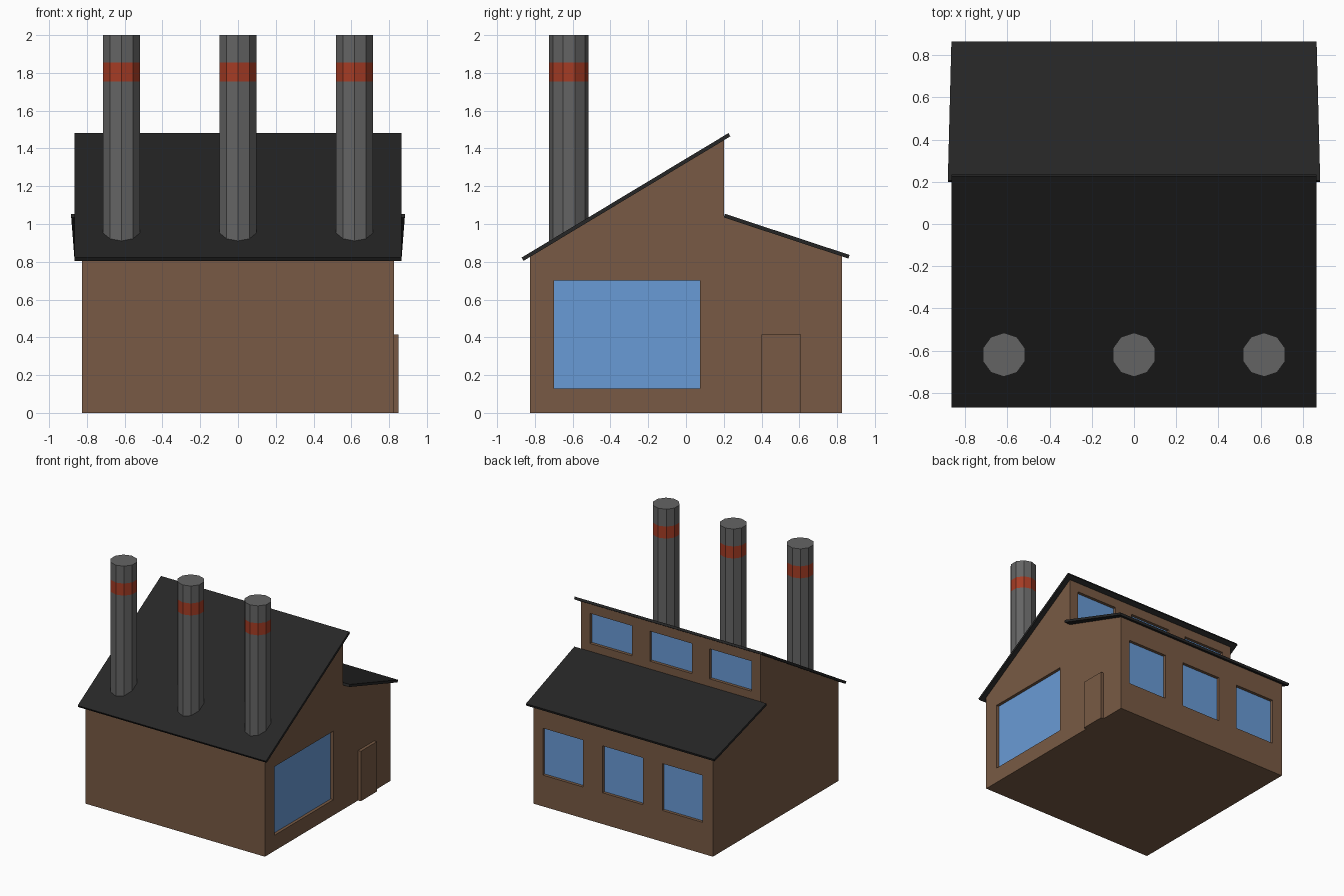
import bpy, bmesh, math
from mathutils import Vector

if "Cube" in bpy.data.objects:
    bpy.data.objects.remove(bpy.data.objects["Cube"])


def material(name, rgb):
    m = bpy.data.materials.new(name)
    m.diffuse_color = (*rgb, 1)
    m.use_nodes = True
    m.node_tree.nodes["Principled BSDF"].inputs["Base Color"].default_value = m.diffuse_color
    return m


BROWN = material("brown wall", (0.188, 0.102, 0.058))
ROOF = material("dark roof", (0.019, 0.019, 0.019))
GREY = material("grey stack", (0.127, 0.127, 0.127))
RED = material("red band", (0.376, 0.045, 0.018))
BLUE = material("blue glass", (0.141, 0.328, 0.672))


def finish(name, bm, *mats):
    bmesh.ops.recalc_face_normals(bm, faces=bm.faces)
    me = bpy.data.meshes.new(name)
    bm.to_mesh(me)
    bm.free()
    ob = bpy.data.objects.new(name, me)
    bpy.context.collection.objects.link(ob)
    for m in mats:
        me.materials.append(m)
    return ob


def box(name, lo, hi, mat):
    bm = bmesh.new()
    bmesh.ops.create_cube(bm, size=1)
    for v in bm.verts:
        v.co = [(a + b) / 2 + c * (b - a) for a, b, c in zip(lo, hi, v.co)]
    return finish(name, bm, mat)


def prism(name, outline, widths, mat):
    """Side outline in (y, z), spanning from -width to +width in x."""
    bm = bmesh.new()
    ends = [[bm.verts.new((s * w, y, z)) for (y, z), w in zip(outline, widths)]
            for s in (-1, 1)]
    n = len(outline)
    for e in ends:
        bm.faces.new(e)
    for i in range(n):
        j = (i + 1) % n
        bm.faces.new((ends[0][i], ends[0][j], ends[1][j], ends[1][i]))
    return finish(name, bm, mat)


# Main building with a stepped roof line
W = 0.825
body = prism("building",
             [(-W, 0), (W, 0), (W, 0.829), (0.2, 1.035), (0.2, 1.445), (-W, 0.826)],
             [W] * 6, BROWN)


# Sloping roof sheets
def roof(name, start, end, w0, w1, thick=0.02):
    a, b = Vector(start), Vector(end)
    d = (b - a).normalized()
    n = Vector((-d.y, d.x)) * thick
    prism(name, [a, b, b + n, a + n], [w0, w1, w1, w0], ROOF)


roof("front_roof", (-0.86, 0.805), (0.235, 1.464), 0.866, 0.866)
roof("back_roof", (0.2, 1.035), (0.86, 0.817), 0.883, 0.866)

# Recessed windows: opening cut into the wall, glass plate at its back
DEPTH, PLATE = 0.03, 0.005
openings = [("side_window", 0, W, (-0.7, 0.075), (0.13, 0.70))]
for i, x in enumerate((-0.55, 0, 0.55)):
    openings.append((f"back_window_{i}", 1, W, (x - 0.18, x + 0.19), (0.26, 0.65)))
    openings.append((f"upper_window_{i}", 1, 0.2, (x - 0.193, x + 0.193), (1.115, 1.365)))

cutters = []
for name, axis, wall, across, height in openings:
    def corners(d0, d1):
        p = [(d0, d1), across, height] if axis == 0 else [across, (d0, d1), height]
        return [q[0] for q in p], [q[1] for q in p]
    cutters.append(box(name + "_cutter", *corners(wall - DEPTH, wall + 0.05), BROWN))
    box(name, *corners(wall - DEPTH - 0.002, wall - DEPTH + PLATE), BLUE)

for c in cutters:
    mod = body.modifiers.new("opening", 'BOOLEAN')
    mod.operation = 'DIFFERENCE'
    mod.solver = 'EXACT'
    mod.object = c
bpy.context.view_layer.update()
cut_mesh = bpy.data.meshes.new_from_object(
    body.evaluated_get(bpy.context.evaluated_depsgraph_get()))
body.modifiers.clear()
body.data = cut_mesh
for c in cutters:
    bpy.data.objects.remove(c)

# Door slab
box("door", (0.81, 0.4, 0), (0.85, 0.61, 0.415), BROWN)

# Ten-sided smoke stacks with a red band
for i, x in enumerate((-0.617, 0, 0.617)):
    bm = bmesh.new()
    z0, z1 = 0.87, 2.0
    ring = [bm.verts.new((x + 0.104 * math.sin(k * math.tau / 10),
                          -0.62 + 0.104 * math.cos(k * math.tau / 10), z0))
            for k in range(10)]
    base = bm.faces.new(ring)
    top = bmesh.ops.extrude_face_region(bm, geom=[base], use_keep_orig=True)
    for v in top["geom"]:
        if isinstance(v, bmesh.types.BMVert):
            v.co.z = z1
    for z in (1.755, 1.855):
        bmesh.ops.bisect_plane(bm, geom=bm.verts[:] + bm.edges[:] + bm.faces[:],
                               plane_co=(0, 0, z), plane_no=(0, 0, 1))
    for f in bm.faces:
        f.material_index = int(1.755 < f.calc_center_median().z < 1.855)
    finish(f"smoke_stack_{i}", bm, GREY, RED)
